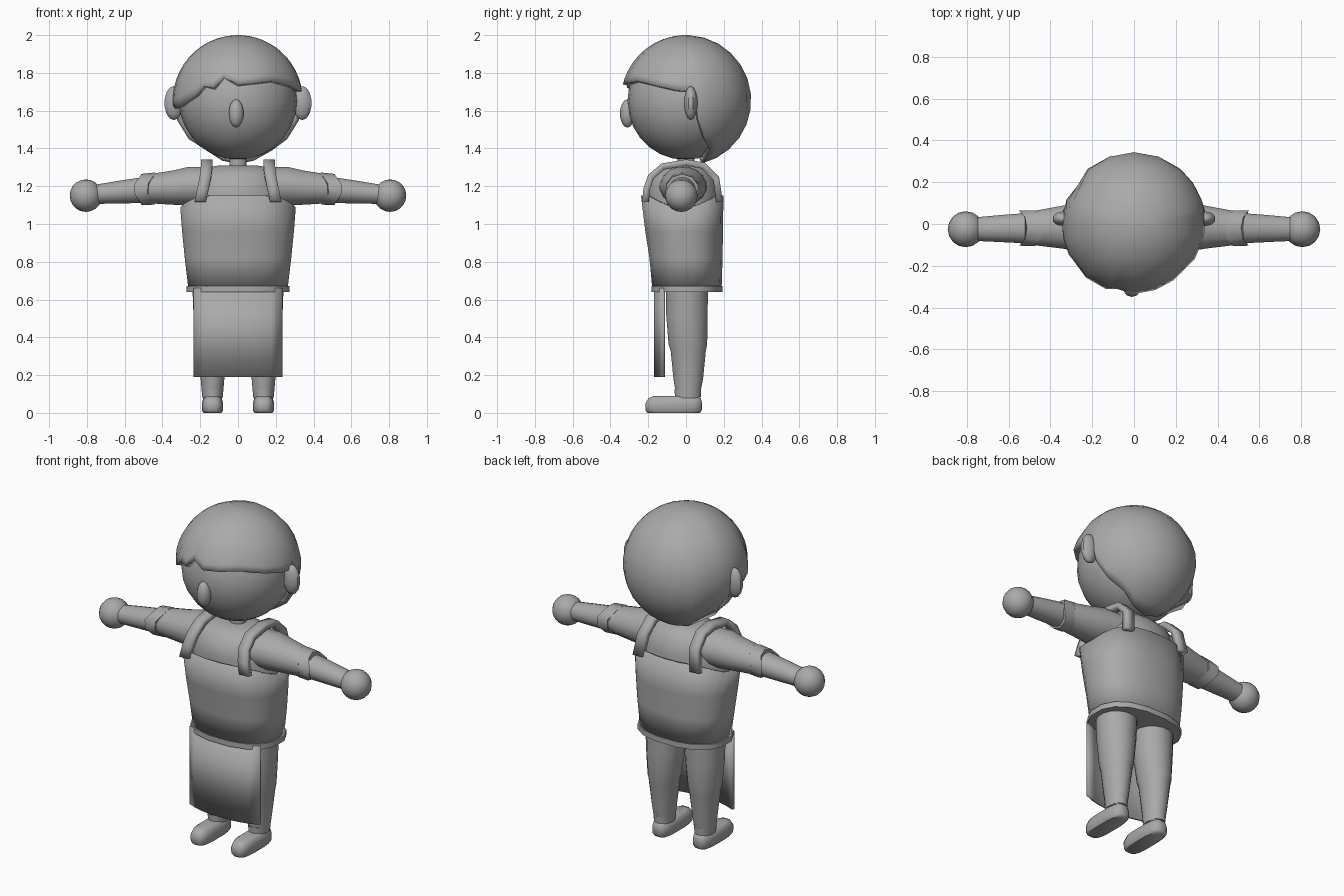
import bpy, bmesh, math
from mathutils import Vector

cube = bpy.data.objects.get("Cube")
if cube:
    bpy.data.objects.remove(cube, do_unlink=True)

grey = bpy.data.materials.new("plain grey")
grey.use_nodes = True
grey.diffuse_color = (0.4, 0.4, 0.4, 1)
grey.node_tree.nodes["Principled BSDF"].inputs["Base Color"].default_value = (0.4, 0.4, 0.4, 1)


def finish(name, bm, mirror=False, solid=0, angle=40):
    bmesh.ops.recalc_face_normals(bm, faces=bm.faces)
    mesh = bpy.data.meshes.new(name)
    bm.to_mesh(mesh)
    bm.free()
    ob = bpy.data.objects.new(name, mesh)
    bpy.context.collection.objects.link(ob)
    mesh.materials.append(grey)
    if solid:
        mod = ob.modifiers.new("thickness", "SOLIDIFY")
        mod.thickness, mod.offset = solid, -1
    if mirror:
        mod = ob.modifiers.new("mirror", "MIRROR")
        mod.use_mirror_merge = False
    bpy.ops.object.select_all(action="DESELECT")
    ob.select_set(True)
    bpy.context.view_layer.objects.active = ob
    bpy.ops.object.shade_smooth_by_angle(angle=math.radians(angle))
    return ob


def skin(bm, rows, closed=True):
    """Bridge equal rows of points with quads."""
    vs = [[bm.verts.new(p) for p in row] for row in rows]
    n = len(rows[0])
    for a, b in zip(vs, vs[1:]):
        for i in range(n if closed else n - 1):
            j = (i + 1) % n
            bm.faces.new((a[i], a[j], b[j], b[i]))
    return vs


def loft(name, rings, axis="z", segs=16, power=1, caps=True, **kw):
    """Rings are (x, y, z, radius a, radius b) across the axis."""
    rows = []
    for x, y, z, ra, rb in rings:
        row = []
        for i in range(segs):
            t = math.tau * (i + 0.5) / segs
            c, s = math.cos(t), math.sin(t)
            c = math.copysign(abs(c) ** power, c) * ra
            s = math.copysign(abs(s) ** power, s) * rb
            row.append((x + c, y + s, z) if axis == "z" else (x, y + c, z + s))
        rows.append(row)
    bm = bmesh.new()
    vs = skin(bm, rows)
    if caps:
        bm.faces.new(vs[0])
        bm.faces.new(vs[-1])
    return finish(name, bm, **kw)


def ball(name, centre, size, segs=16, **kw):
    bm = bmesh.new()
    bmesh.ops.create_uvsphere(bm, u_segments=segs, v_segments=segs // 2 + 2, radius=1)
    for v in bm.verts:
        v.co = Vector(centre) + Vector([a * b for a, b in zip(v.co, size)])
    return finish(name, bm, **kw)


# Head, nose, ears, neck
ball("head", (0, -0.005, 1.65), (0.312, 0.305, 0.31), 24)
ball("nose", (-0.01, -0.31, 1.585), (0.042, 0.04, 0.075), 10)
ball("ear", (0.34, 0.025, 1.64), (0.052, 0.036, 0.09), 10, mirror=True)
loft("neck", [(0, 0, 1.27, 0.047, 0.045), (0, 0, 1.4, 0.045, 0.045)])

# Hair cap: (azimuth in degrees from the back, height of the lower edge)
edge = [(-90, 1.63), (-84, 1.62), (-79, 1.55), (-70, 1.45), (-40, 1.335),
        (-20, 1.325), (0, 1.32), (20, 1.325), (40, 1.335), (55, 1.39), (70, 1.45),
        (79, 1.55), (83, 1.70), (100, 1.71), (120, 1.735), (145, 1.76),
        (162, 1.75), (180, 1.74), (194, 1.78), (203, 1.72), (213, 1.73),
        (222, 1.68), (245, 1.625), (258, 1.61)]
R, mid, steps = 0.345, 1.655, 12
rows = []
for k in range(steps + 1):
    row = []
    for az, low in edge:
        end = math.acos((low - mid) / R)
        th = 0.05 + (end - 0.05) * k / steps
        a = math.radians(az)
        row.append((R * math.sin(th) * math.sin(a), R * math.sin(th) * math.cos(a), mid + R * math.cos(th)))
    rows.append(row)
bm = bmesh.new()
top = skin(bm, rows)[0]
bm.faces.new(top)
finish("hair", bm, solid=0.03)

# Shirt body and sleeved arms
loft("shirt", [(0, 0, 0.7, 0.24, 0.16), (0, -0.01, 1.06, 0.27, 0.185),
               (0, -0.015, 1.17, 0.25, 0.195), (0, -0.015, 1.25, 0.23, 0.17),
               (0, -0.01, 1.295, 0.19, 0.12), (0, -0.005, 1.31, 0.1, 0.07)], segs=24)
loft("sleeve", [(0.14, -0.015, 1.2, 0.13, 0.105), (0.26, -0.015, 1.2, 0.12, 0.105),
                (0.34, -0.015, 1.193, 0.105, 0.093), (0.5, -0.02, 1.185, 0.08, 0.075)],
     axis="x", mirror=True)
cuff = loft("sleeve_cuff", [(0.46, -0.02, 1.188, 0.09, 0.085), (0.53, -0.02, 1.182, 0.088, 0.083)],
            axis="x", segs=10, mirror=True)
for v in cuff.data.vertices:
    v.co.x += 0.025 * math.cos((v.co.z - 1.185) * 30)
loft("forearm", [(0.5, -0.02, 1.18, 0.075, 0.07), (0.65, -0.022, 1.167, 0.065, 0.06),
                 (0.78, -0.025, 1.155, 0.056, 0.05)], axis="x", mirror=True)
ball("hand", (0.805, -0.025, 1.15), (0.086, 0.086, 0.086), 16, mirror=True)

# Overall bodice with a dipped upper edge
bodice = loft("bodice", [(0, 0.005, 0.66, 0.265, 0.185), (0, 0, 0.82, 0.284, 0.195),
                         (0, -0.01, 0.96, 0.298, 0.207), (0, -0.02, 1.08, 0.308, 0.22)],
              segs=24, power=0.85, caps=False, solid=0.015)
for v in bodice.data.vertices:
    if v.co.z > 1.05:
        v.co.z += 0.07 * min(1, (abs(v.co.y + 0.02) / 0.19) ** 1.5)
loft("belt", [(0, 0.005, 0.64, 0.278, 0.192), (0, 0.005, 0.672, 0.278, 0.192)], segs=16, power=0.85)

# Shoulder straps: (x, y, z) along the path
path = [(0.2, -0.232, 1.12), (0.185, -0.225, 1.19), (0.172, -0.2, 1.26), (0.165, -0.13, 1.32),
        (0.165, 0, 1.342), (0.165, 0.1, 1.325), (0.172, 0.175, 1.25), (0.19, 0.195, 1.12)]
bm = bmesh.new()
skin(bm, [[(x - 0.03, y, z) for x, y, z in path], [(x + 0.03, y, z) for x, y, z in path]], closed=False)
for f in bm.faces:
    f.normal_update()
finish("strap", bm, mirror=True, solid=0.035, angle=30)

# Curved front skirt panel
bm = bmesh.new()
xs = [-0.235 + 0.47 * i / 8 for i in range(9)]
skin(bm, [[(x, -0.17 + 0.045 * abs(x / 0.235) ** 2.5, z) for x in xs] for z in (0.19, 0.66)], closed=False)
finish("skirt_panel", bm, solid=0.015)

# Legs, ankle bands, shoes
loft("leg", [(0.135, 0.01, 0.08, 0.055, 0.062), (0.135, 0.012, 0.18, 0.064, 0.08),
             (0.135, 0.012, 0.33, 0.083, 0.095), (0.134, 0.01, 0.36, 0.09, 0.104),
             (0.13, 0.005, 0.52, 0.108, 0.112), (0.127, 0.005, 0.7, 0.118, 0.113)], mirror=True)
loft("ankle_band", [(0.135, 0.01, 0.085, 0.054, 0.07), (0.135, 0.01, 0.125, 0.058, 0.072)], mirror=True)
loft("shoe", [(0.135, -0.065, 0, 0.048, 0.14), (0.135, -0.065, 0.012, 0.057, 0.15),
              (0.135, -0.065, 0.05, 0.057, 0.152), (0.135, -0.06, 0.078, 0.05, 0.14),
              (0.135, -0.055, 0.09, 0.035, 0.115)], power=0.6, mirror=True, angle=50)
